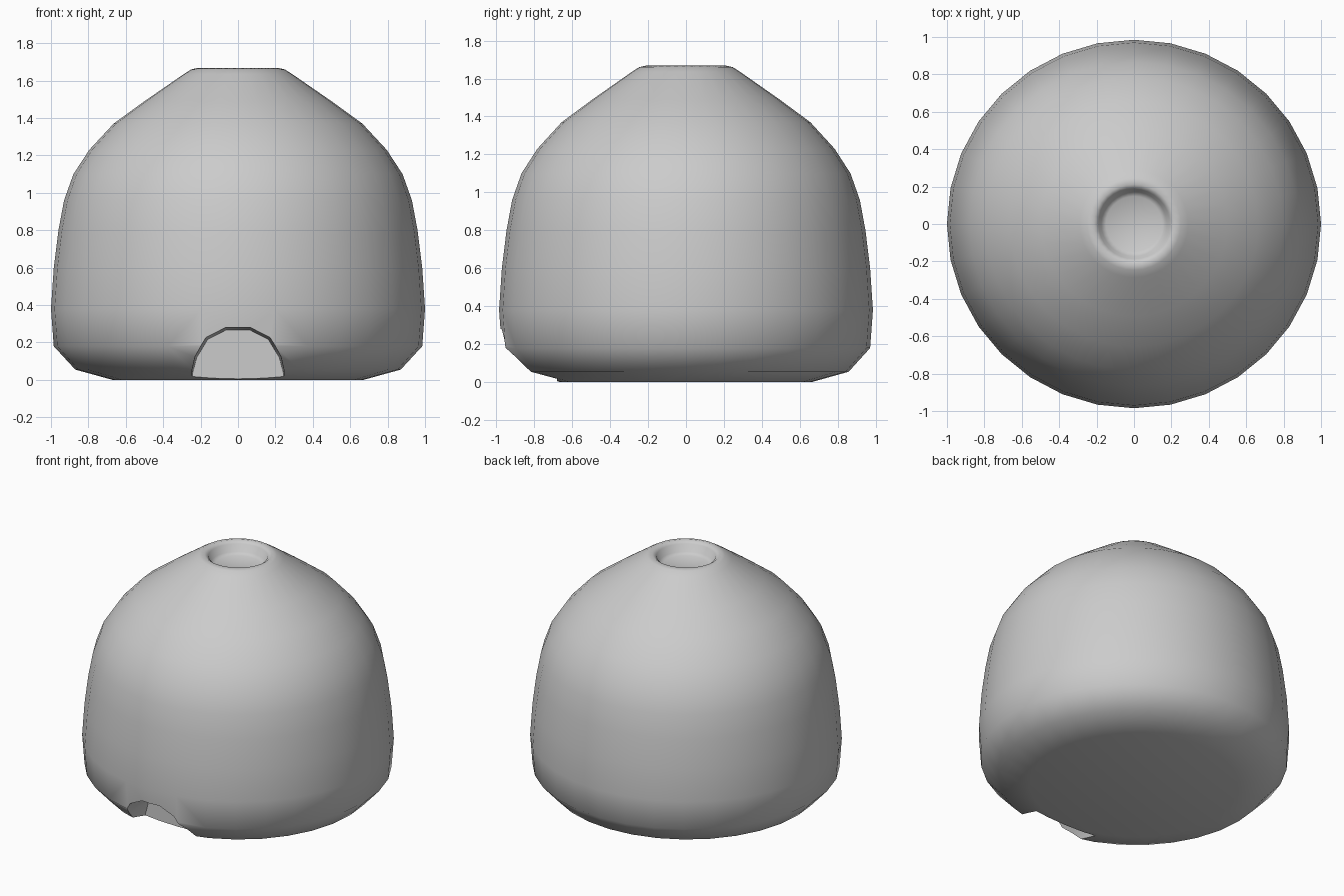
import bpy, bmesh, math

if "Cube" in bpy.data.objects:
    bpy.data.objects.remove(bpy.data.objects["Cube"])

SEGMENTS = 32


def make_object(name, bm):
    bmesh.ops.recalc_face_normals(bm, faces=bm.faces[:])
    mesh = bpy.data.meshes.new(name)
    bm.to_mesh(mesh)
    bm.free()
    obj = bpy.data.objects.new(name, mesh)
    bpy.context.collection.objects.link(obj)
    return obj


def lathe(name, profile, z_bottom, z_top, y_scale):
    """Revolve (radius, z) points and close both ends with a triangle fan."""
    bm = bmesh.new()
    rings = []
    for r, z in profile:
        angles = [2 * math.pi * i / SEGMENTS for i in range(SEGMENTS)]
        rings.append([bm.verts.new((r * math.cos(a), r * y_scale * math.sin(a), z)) for a in angles])
    bottom = bm.verts.new((0, 0, z_bottom))
    top = bm.verts.new((0, 0, z_top))
    for i in range(SEGMENTS):
        j = (i + 1) % SEGMENTS
        for a, b in zip(rings, rings[1:]):
            bm.faces.new((a[i], a[j], b[j], b[i]))
        bm.faces.new((bottom, rings[0][j], rings[0][i]))
        bm.faces.new((top, rings[-1][i], rings[-1][j]))
    return make_object(name, bm)


# Domed body with a shallow round vent sunk into the top
body_profile = [
    (0.67, 0.0), (0.87, 0.055), (0.985, 0.18), (1.0, 0.38), (0.985, 0.6),
    (0.96, 0.8), (0.93, 0.96), (0.88, 1.10), (0.795, 1.23), (0.665, 1.37),
    (0.50, 1.49), (0.29, 1.635), (0.25, 1.66), (0.215, 1.668),
    (0.19, 1.65), (0.175, 1.60), (0.15, 1.585),
]
body = lathe("domed_body", body_profile, 0.0, 1.58, 0.985)

# Arched mouth cutter, narrowing slightly toward the back wall
half = [(0.28, -0.1), (0.27, 0.04), (0.245, 0.13), (0.18, 0.235), (0.07, 0.29)]
arch = half + [(-x, z) for x, z in reversed(half)]
bm = bmesh.new()
front = [bm.verts.new((x, -1.2, z)) for x, z in arch]
back = [bm.verts.new((x * 0.9, -0.68, z * 0.92)) for x, z in arch]
bm.faces.new(front)
bm.faces.new(list(reversed(back)))
for i in range(len(arch)):
    j = (i + 1) % len(arch)
    bm.faces.new((front[i], back[i], back[j], front[j]))
cutter = make_object("mouth_cutter", bm)
cutter.hide_render = True

# Carve the mouth and smooth the surface
bpy.context.view_layer.objects.active = body
body.select_set(True)
mod = body.modifiers.new("mouth", "BOOLEAN")
mod.operation = "DIFFERENCE"
mod.solver = "EXACT"
mod.object = cutter
bpy.ops.object.modifier_apply(modifier=mod.name)
bpy.data.objects.remove(cutter)
bpy.ops.object.shade_smooth_by_angle(angle=math.radians(55))
